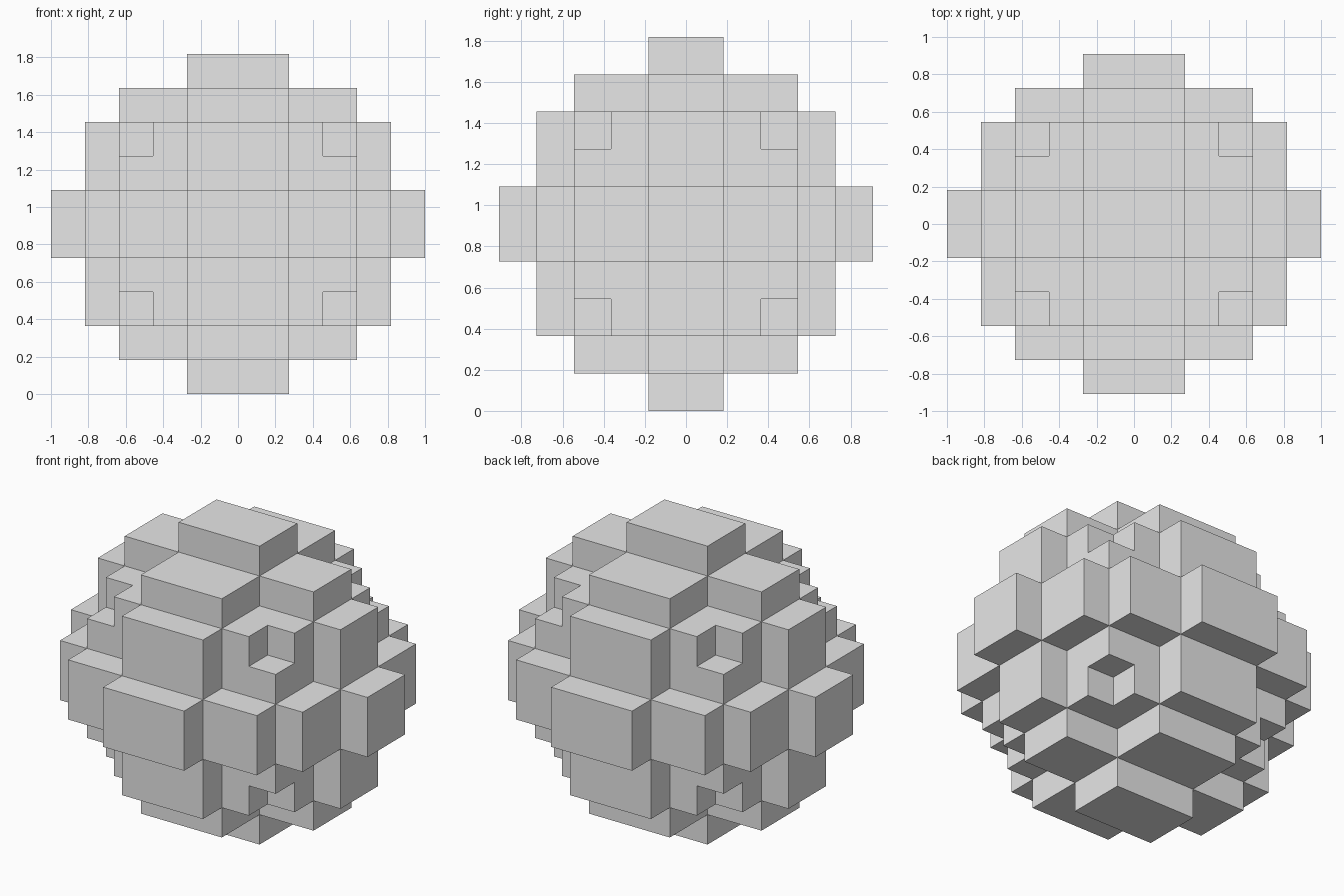
import bpy
import bmesh
from math import radians
from mathutils import Vector

cube = bpy.data.objects.get("Cube")
if cube:
    bpy.data.objects.remove(cube, do_unlink=True)

UNIT = 2 / 11  # edge length of one block

# Plain grey stone
stone = bpy.data.materials.new("light_grey")
stone.use_nodes = True
grey = (0.8, 0.8, 0.8, 1)
stone.diffuse_color = grey
stone.node_tree.nodes["Principled BSDF"].inputs["Base Color"].default_value = grey


def filled(i, j, k):
    """Stepped ball: caps, cross-shaped steps and a core with notched corners."""
    # Distance in blocks from the centre along each axis, smallest first
    shell = sorted((max(abs(i), 1), abs(j + 0.5) + 0.5, abs(k + 0.5) + 0.5))
    if shell == [3, 3, 3]:
        return False
    limits = ((1, 1, 5), (1, 3, 4), (3, 3, 3))
    return any(all(s <= m for s, m in zip(shell, lim)) for lim in limits)


cells = {(i, j, k) for i in range(-5, 6) for j in range(-5, 5)
         for k in range(-5, 5) if filled(i, j, k)}
axes = [Vector((1, 0, 0)), Vector((0, 1, 0)), Vector((0, 0, 1))]

# Skin only the exposed sides of the blocks
bm = bmesh.new()
for cell in cells:
    centre = Vector(cell) + Vector((0, 0.5, 5.5))
    for a in range(3):
        for sign in (-1, 1):
            normal = axes[a] * sign
            if tuple(int(c + n) for c, n in zip(cell, normal)) in cells:
                continue
            u, v = axes[(a + 1) % 3], axes[(a + 2) % 3] * sign
            corners = (-u - v, u - v, u + v, v - u)
            bm.faces.new([bm.verts.new((centre + (normal + c) / 2) * UNIT)
                          for c in corners])

# Weld the skin and merge coplanar squares into clean flat faces
bmesh.ops.remove_doubles(bm, verts=bm.verts, dist=UNIT / 100)
bmesh.ops.dissolve_limit(bm, angle_limit=radians(1), verts=bm.verts, edges=bm.edges)

mesh = bpy.data.meshes.new("block_ball")
bm.to_mesh(mesh)
bm.free()
mesh.materials.append(stone)
bpy.context.collection.objects.link(bpy.data.objects.new("block_ball", mesh))
